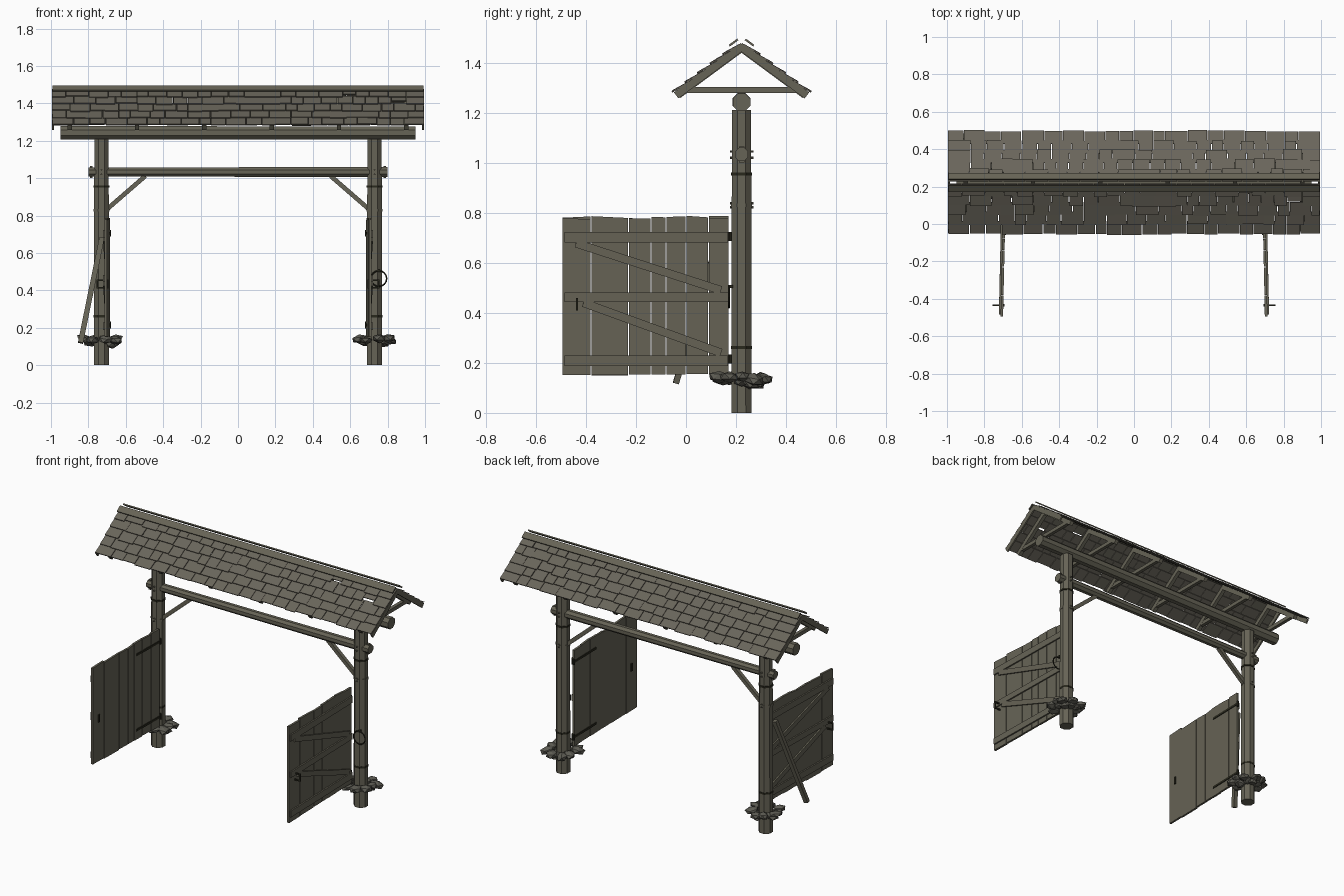
import bpy, bmesh, math, random
from mathutils import Vector, Matrix

if "Cube" in bpy.data.objects:
    bpy.data.objects.remove(bpy.data.objects["Cube"])

random.seed(4)
R = random.uniform


def material(name, rgb):
    m = bpy.data.materials.new(name)
    m.diffuse_color = (*rgb, 1)
    m.use_nodes = True
    m.node_tree.nodes["Principled BSDF"].inputs["Base Color"].default_value = m.diffuse_color
    return m


WOOD = material("weathered wood", (0.133, 0.125, 0.092))
SHINGLE = material("grey shingle", (0.142, 0.131, 0.104))
STONE = material("grey stone", (0.108, 0.105, 0.086))
IRON = material("dark iron", (0.022, 0.021, 0.012))


def finish(name, bm, mat):
    bmesh.ops.recalc_face_normals(bm, faces=bm.faces)
    me = bpy.data.meshes.new(name)
    bm.to_mesh(me)
    bm.free()
    me.materials.append(mat)
    ob = bpy.data.objects.new(name, me)
    bpy.context.collection.objects.link(ob)
    return ob


def add_box(bm, center, size, rot=Matrix.Identity(4)):
    m = Matrix.Translation(center) @ rot @ Matrix.Diagonal((*size, 1))
    return bmesh.ops.create_cube(bm, size=1, matrix=m)["verts"]


def frame(a, b, up):
    """Rotation whose z runs from a to b and whose y lies close to up."""
    z = (Vector(b) - Vector(a)).normalized()
    x = Vector(up).cross(z).normalized()
    return Matrix((x, z.cross(x), z)).transposed().to_4x4()


def add_beam(bm, a, b, w, d, up):
    a, b = Vector(a), Vector(b)
    add_box(bm, (a + b) / 2, (w, d, (b - a).length), frame(a, b, up))


def add_log(bm, a, b, r1, r2, n=8, up=(0, 1, 0)):
    a, b = Vector(a), Vector(b)
    m = Matrix.Translation((a + b) / 2) @ frame(a, b, up) @ Matrix.Rotation(math.pi / n, 4, 'Z')
    bmesh.ops.create_cone(bm, cap_ends=True, segments=n, radius1=r1, radius2=r2,
                          depth=(b - a).length, matrix=m)


def side_name(s):
    return "right_" if s > 0 else "left_"


PX, PY = 0.73, 0.222

# Posts with iron bands, pegs, braces and foot stones
for s in (-1, 1):
    x = s * PX
    bm = bmesh.new()
    add_log(bm, (x, PY, 0), (x, PY, 0.83), 0.044, 0.043)
    add_log(bm, (x, PY, 0.83), (x, PY, 1.21), 0.0425, 0.041)
    finish(side_name(s) + "post", bm, WOOD)

    bm = bmesh.new()
    for z in (0.262, 0.955):
        add_log(bm, (x, PY, z - 0.006), (x, PY, z + 0.006), 0.0455, 0.0455)
    finish(side_name(s) + "post_bands", bm, IRON)

    bm = bmesh.new()
    add_log(bm, (x, PY, 0.822), (x, PY, 0.836), 0.0455, 0.0455)
    for z in (0.822, 0.838, 1.02, 1.045):
        add_log(bm, (x, PY - 0.047, z), (x, PY + 0.047, z), 0.005, 0.005, 6, (0, 0, 1))
    add_box(bm, (s * 0.785, PY, 1.033), (0.014, 0.022, 0.065))
    finish(side_name(s) + "pegs_and_wedge", bm, WOOD)

    bm = bmesh.new()
    add_beam(bm, (s * 0.705, PY, 0.83), (s * 0.495, PY, 1.012), 0.024, 0.024, (0, 1, 0))
    finish(side_name(s) + "brace", bm, WOOD)

    bm = bmesh.new()
    for i in range(14):
        a = i * math.tau / 9 + R(-.15, .15)
        low = i >= 9
        rad = R(.05, .06) if low else R(.075, .092)
        vs = bmesh.ops.create_icosphere(bm, subdivisions=1, radius=1)["verts"]
        sc = Vector((R(.036, .05), R(.03, .042), R(.018, .026)))
        rot = Matrix.Rotation(a, 3, 'Z') @ Matrix.Rotation(R(-.3, .3), 3, 'Y')
        c = Vector((x + rad * math.cos(a), PY + rad * math.sin(a),
                    R(.115, .125) if low else R(.132, .146)))
        for v in vs:
            v.co = c + rot @ (v.co * R(.85, 1.1) * sc)
    finish(side_name(s) + "foot_stones", bm, STONE)

# Lintel log and lower cross rail
bm = bmesh.new()
add_log(bm, (-0.95, PY, 1.242), (0.95, PY, 1.242), 0.039, 0.038)
finish("lintel_log", bm, WOOD)
bm = bmesh.new()
add_log(bm, (-0.8, PY, 1.033), (0.8, PY, 1.033), 0.026, 0.029)
finish("cross_rail", bm, WOOD)

# Roof: s runs down the slope, h is the height above the rafter tops
ANG = math.atan(0.738)
CA, SA = math.cos(ANG), math.sin(ANG)


def on_roof(x, s, h, side):
    return Vector((x, PY + side * (s * CA + h * SA), 1.474 - s * SA + h * CA))


# Rafter trusses and gable boards
bm = bmesh.new()
for i in range(6):
    x = -0.9 + 0.36 * i
    for side in (-1, 1):
        add_beam(bm, on_roof(x, 0.0, -.014, side), on_roof(x, .325, -.014, side), .024, .028,
                 (0, side * SA, CA))
    add_box(bm, (x, PY, 1.291), (0.022, 0.47, 0.024))
finish("roof_trusses", bm, WOOD)
bm = bmesh.new()
for x in (-0.99, 0.99):
    for side in (-1, 1):
        add_beam(bm, on_roof(x, 0.0, -.01, side), on_roof(x, .332, -.01, side), .01, .03,
                 (0, side * SA, CA))
finish("gable_boards", bm, WOOD)

# Shingle rows, with two broken shingles on the front slope
ROWS = [0.006, 0.08, 0.143, 0.206, 0.269, 0.332]
BROKEN = {0: (0.56, 0.63), 1: (0.82, 0.90)}
for side, label in ((-1, "front"), (1, "back")):
    bm = bmesh.new()
    for r in range(5):
        hole = BROKEN.get(r) if side < 0 else None
        x = -0.995
        while x < 0.99:
            w = R(.06, .125)
            x2 = x + w
            if hole:
                if x < hole[0] - 1e-6 and x2 > hole[0] - .04:
                    x2 = hole[0]
                elif abs(x - hole[0]) < 1e-6:
                    x2 = hole[1]
            if x2 > 0.95:
                x2 = 0.995
            broken = hole and abs(x - hole[0]) < 1e-6
            top = max(0.006, ROWS[r] - 0.014)
            end = ROWS[r + 1] + R(-.004, .006) - (.024 if broken else 0)
            a = on_roof((x + x2) / 2, top, .003, side)
            b = on_roof((x + x2) / 2, end, .010 + R(0, .003), side)
            add_beam(bm, a, b, x2 - x - R(.001, .005), .006, (0, side * SA, CA))
            x = x2
    finish(label + "_shingles", bm, SHINGLE)

    # Ridge board
    bm = bmesh.new()
    add_beam(bm, on_roof(-.993, .022, .024, side), on_roof(.993, .022, .024, side), .042, .008,
             (0, side * SA, CA))
    finish(label + "_ridge_board", bm, WOOD)

# Doors, swung open toward the front
EDGES = [-0.495, -0.38, -0.23, -0.14, -0.08, 0.0, 0.09, 0.172]
for s in (-1, 1):
    def dx(y, off=0.0):
        return s * (0.692 + (0.17 - y) * 0.022 + off)

    bm = bmesh.new()
    for a, b in zip(EDGES, EDGES[1:]):
        top, bot, y = 0.782 + R(-.006, .005), 0.152 + R(-.003, .004), (a + b) / 2
        vs = add_box(bm, (dx(y), y, (top + bot) / 2),
                     (0.014 + R(-.001, .001), b - a - .003, top - bot))
        tilt = R(-.004, .004)
        for v in vs:
            v.co.x += dx(v.co.y) - dx(y)
            if v.co.z > 0.5:
                v.co.z += tilt * (1 if v.co.y > y else -1)
    finish(side_name(s) + "door_planks", bm, WOOD)

    # Battens and diagonals on the outer face
    bm = bmesh.new()
    for y1, z1, y2, z2, w in ((-.485, .702, .168, .702, .042), (-.485, .463, .168, .463, .038),
                              (-.485, .208, .168, .208, .042), (-.44, .678, .14, .490, .033),
                              (-.41, .440, .14, .240, .033)):
        add_beam(bm, (dx(y1, .011), y1, z1), (dx(y2, .011), y2, z2), w, .01, (1, 0, 0))
    finish(side_name(s) + "door_battens", bm, WOOD)

    # Strap hinges on the inner face and hinge pins
    bm = bmesh.new()
    for z in (0.215, 0.705):
        add_beam(bm, (dx(-.06, -.009), -.06, z), (dx(.18, -.009), .18, z), .014, .005, (1, 0, 0))
        add_log(bm, (dx(.177, -.006), .177, z - .018), (dx(.177, -.006), .177, z + .018), .008, .008)
    finish(side_name(s) + "door_hinges", bm, IRON)

    # Pull handle
    bm = bmesh.new()
    y = -0.435
    for z in (0.413, 0.455):
        add_box(bm, (dx(y, .018), y, z), (.06, .008, .008))
    add_box(bm, (dx(y, .047), y, .434), (.008, .008, .05))
    add_box(bm, (dx(y, -.01), y, .434), (.005, .014, .05))
    finish(side_name(s) + "door_handle", bm, IRON)

# Prop plank leaning on the left door
bm = bmesh.new()
add_beam(bm, (-0.842, -0.04, 0.12), (-0.728, 0.125, 0.68), .028, .024, (0, 1, 0))
finish("prop_plank", bm, WOOD)

# Iron ring on the right post
bpy.ops.mesh.primitive_torus_add(major_segments=16, minor_segments=6, major_radius=0.042,
                                 minor_radius=0.004, location=(0.753, 0.172, 0.463),
                                 rotation=(math.pi / 2, 0, 0))
ring = bpy.context.object
ring.name = "post_ring"
ring.data.materials.append(IRON)
bm = bmesh.new()
add_box(bm, (0.753, 0.178, 0.505), (.012, .02, .012))
finish("ring_staple", bm, IRON)
